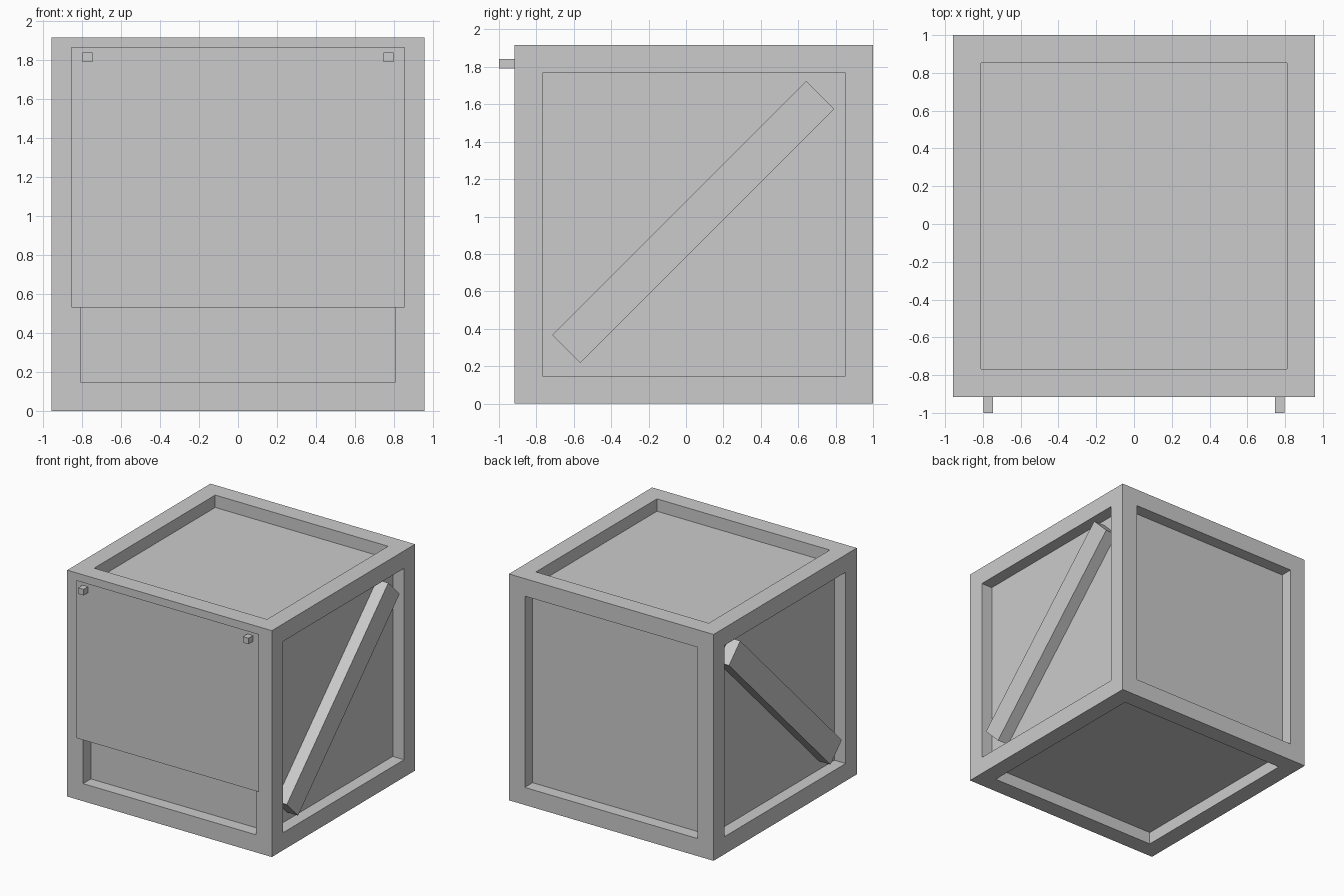
import bpy, bmesh, math
from mathutils import Matrix, Vector

if "Cube" in bpy.data.objects:
    bpy.data.objects.remove(bpy.data.objects["Cube"])

SIZE, CY = 1.916, 0.042      # crate edge length, crate centre in y
HALF = SIZE / 2
BORDER, DEPTH = 0.21, 0.105  # frame width, panel recess depth


def add_object(name, bm):
    mesh = bpy.data.meshes.new(name)
    bm.to_mesh(mesh)
    bm.free()
    obj = bpy.data.objects.new(name, mesh)
    bpy.context.collection.objects.link(obj)
    return obj


def box(name, centre, dims, tilt=0.0):
    bm = bmesh.new()
    m = (Matrix.Translation(centre) @ Matrix.Rotation(tilt, 4, 'X')
         @ Matrix.Diagonal(Vector((*dims, 1.0))))
    bmesh.ops.create_cube(bm, size=1.0, matrix=m)
    return add_object(name, bm)


# Crate body: cube with a recessed panel on every face
bm = bmesh.new()
bmesh.ops.create_cube(bm, size=SIZE, matrix=Matrix.Translation((0, CY, HALF)))
panels = bm.faces[:]
bmesh.ops.inset_individual(bm, faces=panels, thickness=BORDER)
walls = bmesh.ops.extrude_discrete_faces(bm, faces=panels)["faces"]
for f in walls:
    f.normal_update()
    bmesh.ops.translate(bm, verts=f.verts[:], vec=f.normal * -DEPTH)
bmesh.ops.recalc_face_normals(bm, faces=bm.faces[:])
add_object("crate_body", bm)

for side, sx in (("left", -1), ("right", 1)):
    # Diagonal brace, flush with the frame, rising towards the back
    box(side + "_brace", (sx * (HALF - DEPTH / 2), 0.039, 0.971),
        (DEPTH, 1.92, 0.213), math.radians(45))
    # Nail holding the notice
    box(side + "_nail", (sx * 0.772, -0.957, 1.816), (0.051, 0.086, 0.051))

# Thin notice sheet on the front
bm = bmesh.new()
m = (Matrix.Translation((0, -0.94, 1.2)) @ Matrix.Rotation(math.pi / 2, 4, 'X')
     @ Matrix.Diagonal(Vector((1.71, 1.336, 1, 1))))
bmesh.ops.create_grid(bm, x_segments=1, y_segments=1, size=0.5, matrix=m)
add_object("notice_sheet", bm)
